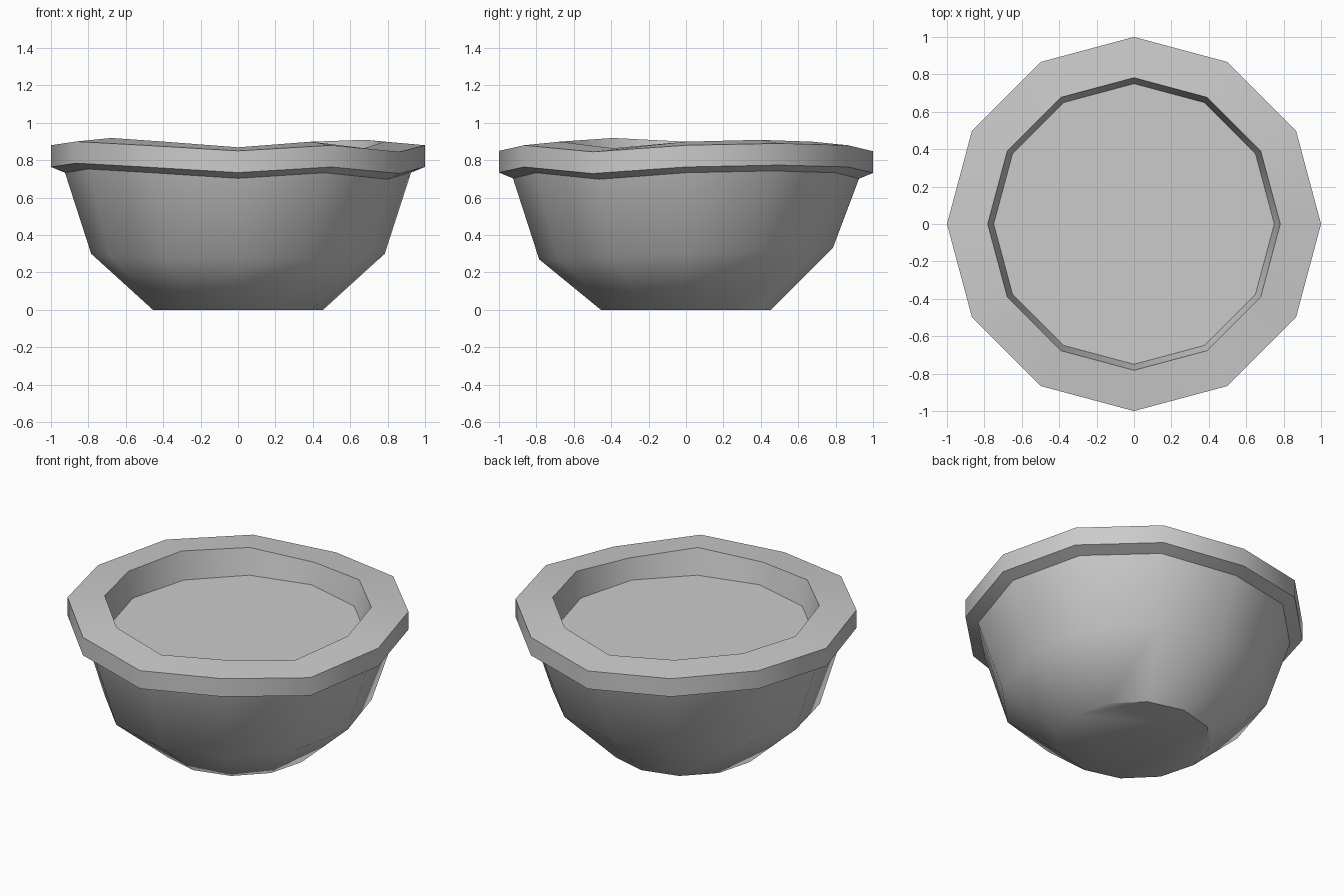
import bpy, bmesh, math

cube = bpy.data.objects.get("Cube")
if cube:
    bpy.data.objects.remove(cube)

SIDES = 12
# Uneven height of the rim's outer top edge, counter-clockwise from +x
RIM = [.88, .89, .88, .848, .88, .89, .88, .90, .88, .85, .88, .845]

stone = bpy.data.materials.new("warm_grey_stone")
stone.use_nodes = True
stone.diffuse_color = (.6, .6, .6, 1)
stone.node_tree.nodes["Principled BSDF"].inputs["Base Color"].default_value = (.6, .6, .6, 1)


def lathe(name, profile, cap=None):
    """Join twelve-sided rings; each profile entry is (radius, height function)."""
    bm = bmesh.new()
    rings = []
    for radius, height in profile:
        ring = []
        for i in range(SIDES):
            a = math.tau * i / SIDES
            ring.append(bm.verts.new((radius * math.cos(a), radius * math.sin(a), height(i))))
        rings.append(ring)
    for low, high in zip(rings, rings[1:]):
        for i in range(SIDES):
            j = (i + 1) % SIDES
            bm.faces.new((low[i], low[j], high[j], high[i]))
    if cap == "first":
        bm.faces.new(reversed(rings[0]))
    elif cap == "last":
        bm.faces.new(rings[-1])
    mesh = bpy.data.meshes.new(name)
    bm.to_mesh(mesh)
    bm.free()
    mesh.materials.append(stone)
    obj = bpy.data.objects.new(name, mesh)
    bpy.context.collection.objects.link(obj)
    bpy.ops.object.select_all(action="DESELECT")
    obj.select_set(True)
    bpy.context.view_layer.objects.active = obj
    bpy.ops.object.shade_smooth_by_angle(angle=math.radians(45))
    return obj


def rim_offset(dz):
    return lambda i: RIM[i] + dz


def flat(z):
    return lambda i: z


def shoulder(i):
    return .3 + .03 * math.sin(math.tau * i / SIDES)


# Bowl body: flat foot, flared belly, wall up to the underside of the rim
lathe("bowl_body", [(.455, flat(0)), (.785, shoulder), (.925, rim_offset(-.147))], cap="first")

# Rim: sloped underside, outer band, top face, inner wall and the basin floor
lathe("rim_and_basin", [(.925, rim_offset(-.147)), (1, rim_offset(-.116)), (1, rim_offset(0)),
                        (.782, rim_offset(.019)), (.75, flat(.735))], cap="last")
